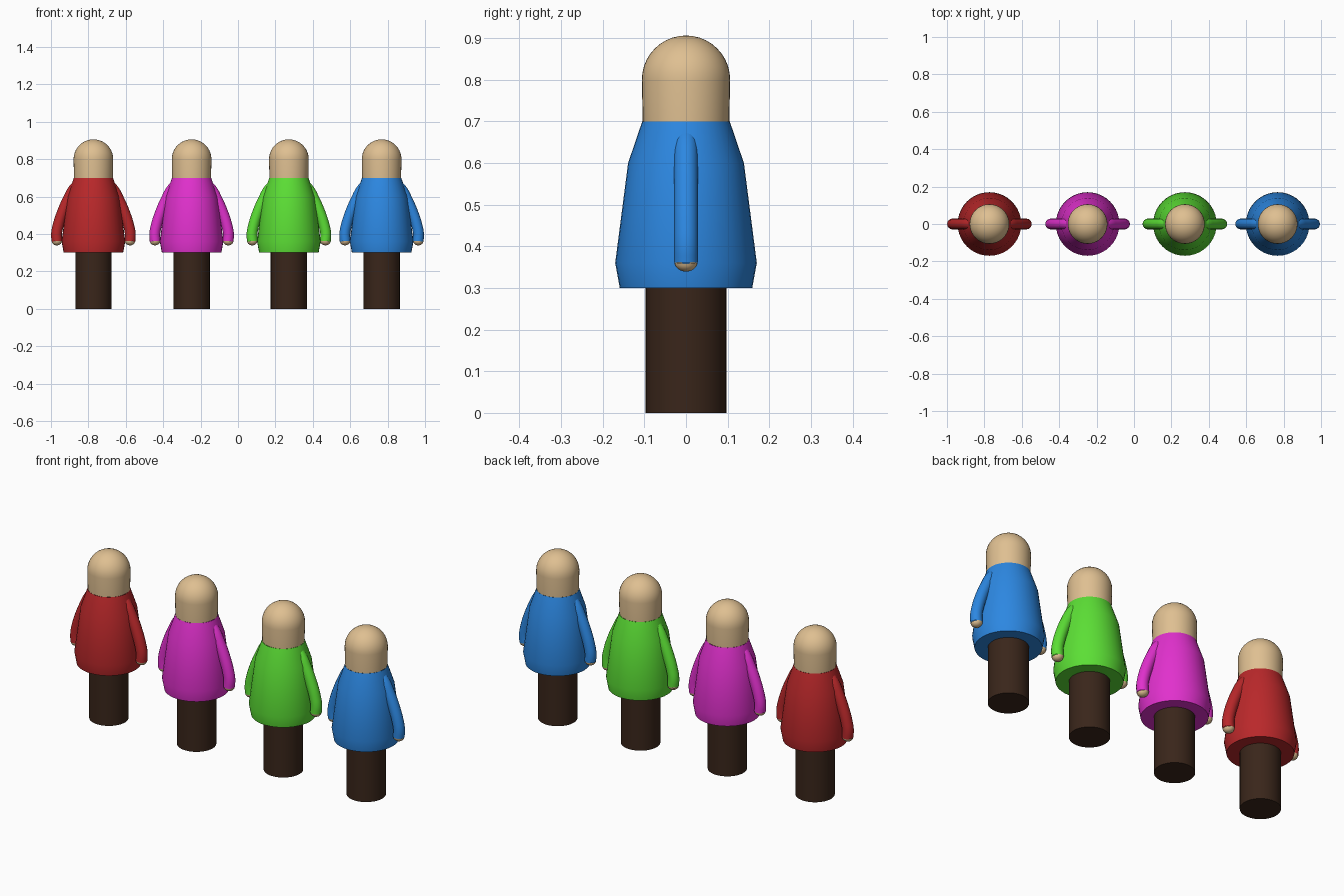
import bpy, bmesh, math
from mathutils import Vector

if "Cube" in bpy.data.objects:
    bpy.data.objects.remove(bpy.data.objects["Cube"])

SEG = 40


def material(name, rgb):
    # sRGB 0-255 to linear viewport colour
    m = bpy.data.materials.new(name)
    m.diffuse_color = [(c / 255) ** 2.2 for c in rgb] + [1]
    m.use_nodes = True
    m.node_tree.nodes["Principled BSDF"].inputs["Base Color"].default_value = m.diffuse_color
    return m


def finish(ob, mat):
    ob.data.materials.clear()
    ob.data.materials.append(mat)
    bpy.ops.object.select_all(action='DESELECT')
    ob.select_set(True)
    bpy.context.view_layer.objects.active = ob
    bpy.ops.object.shade_smooth_by_angle(angle=math.radians(35))


def lathe(name, profile, loc, mat, seg=SEG):
    # Revolve (radius, height) points around the z axis
    bm = bmesh.new()
    vs = [bm.verts.new((r, 0, z)) for r, z in profile]
    es = [bm.edges.new(p) for p in zip(vs, vs[1:])]
    bmesh.ops.spin(bm, geom=vs + es, axis=(0, 0, 1), cent=(0, 0, 0),
                   angle=2 * math.pi, steps=seg, use_duplicate=False)
    bmesh.ops.remove_doubles(bm, verts=bm.verts, dist=1e-5)
    bmesh.ops.recalc_face_normals(bm, faces=bm.faces)
    me = bpy.data.meshes.new(name)
    bm.to_mesh(me)
    bm.free()
    ob = bpy.data.objects.new(name, me)
    ob.location = loc
    bpy.context.collection.objects.link(ob)
    finish(ob, mat)
    return ob


def sleeve(name, path, radius, x, side, mat):
    # Round tube along a smooth path in the xz plane
    cu = bpy.data.curves.new(name, 'CURVE')
    cu.dimensions = '3D'
    cu.bevel_depth = radius
    cu.bevel_resolution = 6
    cu.resolution_u = 6
    sp = cu.splines.new('BEZIER')
    sp.bezier_points.add(len(path) - 1)
    for bp, (px, pz) in zip(sp.bezier_points, path):
        bp.co = Vector((side * px, 0, pz))
        bp.handle_left_type = bp.handle_right_type = 'AUTO'
    ob = bpy.data.objects.new(name, cu)
    ob.location.x = x
    bpy.context.collection.objects.link(ob)
    bpy.ops.object.select_all(action='DESELECT')
    ob.select_set(True)
    bpy.context.view_layer.objects.active = ob
    bpy.ops.object.convert(target='MESH')
    finish(bpy.context.view_layer.objects.active, mat)


def arc(r, start, end, z, n=10):
    # Quarter-circle profile points
    pts = []
    for i in range(n + 1):
        a = math.radians(start + (end - start) * i / n)
        pts.append((max(0, r * math.cos(a)), z + r * math.sin(a)))
    return pts


skin = material("skin", (222, 190, 144))
dark = material("dark_brown", (60, 42, 32))
COATS = [("red", -0.773, (184, 44, 46)), ("pink", -0.248, (224, 52, 204)),
         ("green", 0.272, (92, 222, 56)), ("blue", 0.768, (48, 134, 224))]

LEGS = [(0, 0), (0.097, 0), (0.097, 0.3)]
COAT = [(0.09, 0.3), (0.159, 0.3), (0.17, 0.36), (0.139, 0.6), (0.105, 0.7)]
HEAD = [(0.104, 0.7)] + arc(0.106, 0, 90, 0.8)
ARM = [(0.075, 0.67), (0.107, 0.637), (0.134, 0.588),
       (0.168, 0.51), (0.19, 0.44), (0.197, 0.4), (0.195, 0.362)]
ARM_R = 0.029

for label, x, rgb in COATS:
    cloth = material(label + "_cloth", rgb)
    lathe(label + "_legs", LEGS, (x, 0, 0), dark)
    lathe(label + "_coat", COAT, (x, 0, 0), cloth)
    lathe(label + "_head", HEAD, (x, 0, 0), skin)
    # Sleeves with rounded hands at the ends
    for side, word in ((-1, "left"), (1, "right")):
        sleeve(f"{label}_{word}_sleeve", ARM, ARM_R, x, side, cloth)
        hand = lathe(f"{label}_{word}_hand", arc(0.028, -90, 0, 0, 6),
                     (x + side * 0.195, 0, 0.363), skin, 20)
        hand.scale.z = 0.85
        hand.rotation_euler.y = side * 0.15
